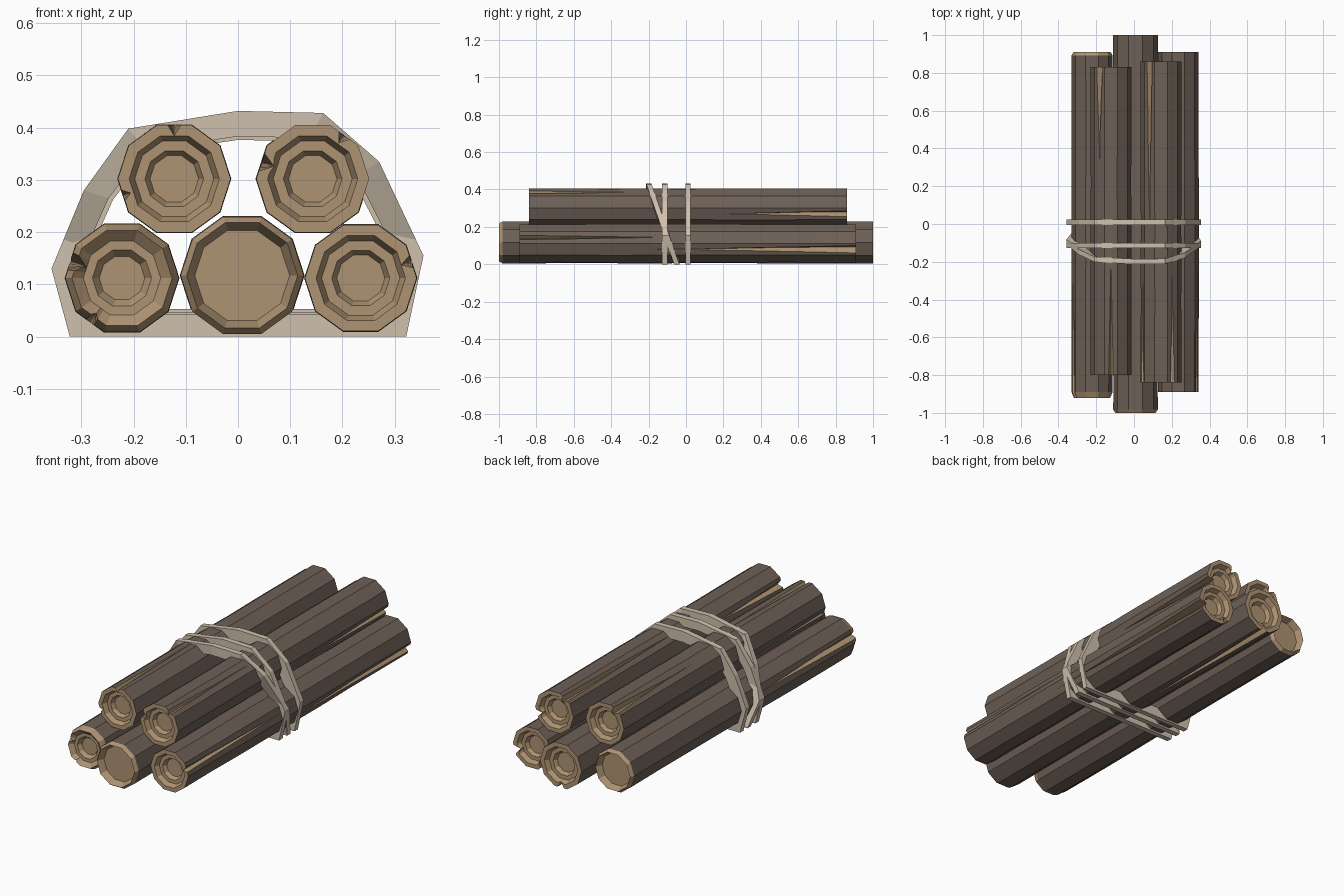
import bpy, bmesh, math, random

if "Cube" in bpy.data.objects:
    bpy.data.objects.remove(bpy.data.objects["Cube"])

random.seed(4)


def material(name, col):
    m = bpy.data.materials.new(name)
    m.diffuse_color = (*col, 1)
    m.use_nodes = True
    m.node_tree.nodes["Principled BSDF"].inputs["Base Color"].default_value = m.diffuse_color
    return m


BARK = material("brown bark", (0.155, 0.118, 0.094))
WOOD = material("tan wood", (0.43, 0.295, 0.17))
ROPE = material("pale rope", (0.62, 0.53, 0.42))

SIDES = 10
STEP = 2 * math.pi / SIDES
# end profiles: (radius factor, distance in from the log's end)
RINGED = [(1, 0), (0.8, 0), (0.70, 0.025), (0.52, 0.025), (0.43, 0.045)]
BEVEL_RINGED = [(1, 0.03), (0.88, 0), (0.68, 0.02), (0.52, 0.02), (0.40, 0.04)]
HOLLOW = [(1, 0.018), (0.90, 0), (0.77, 0.035)]


def finish(name, bm, mats):
    bmesh.ops.remove_doubles(bm, verts=bm.verts, dist=1e-5)
    bmesh.ops.recalc_face_normals(bm, faces=bm.faces)
    me = bpy.data.meshes.new(name)
    bm.to_mesh(me)
    bm.free()
    for m in mats:
        me.materials.append(m)
    ob = bpy.data.objects.new(name, me)
    bpy.context.collection.objects.link(ob)
    return ob


def make_log(name, cx, cz, r, y0, y1, front, back, cracks):
    """Ten-sided log; cracks are (side, end -1/+1, length, half angle, depth)."""
    bm = bmesh.new()
    apothem = r * math.cos(STEP / 2)
    by_side = {c[0]: c for c in cracks}

    def outline(y):
        pts = []
        for m in range(SIDES):
            mid = -math.pi / 2 + STEP * m
            pts.append((mid - STEP / 2, r, False))
            if m in by_side:
                _, end, length, half, depth = by_side[m]
                d = (y - y0) if end < 0 else (y1 - y)
                k = max(0.0, 1 - d / length)
                w = half * k
                pts.append((mid - w, apothem / math.cos(w), True))
                pts.append((mid, apothem - depth * min(1, k * 1.5), True))
                pts.append((mid + w, apothem / math.cos(w), False))
        return pts

    def ring(y, outer, scale=1.0):
        vs = []
        for a, rad, _ in outer:
            rr = rad
            if scale < 1:
                dev = (a + math.pi / 2 + STEP / 2) % STEP - STEP / 2
                rr = min(rad, scale * apothem / math.cos(dev))
            vs.append(bm.verts.new((cx + rr * math.cos(a), y, cz + rr * math.sin(a))))
        return vs

    def bridge(a, b, mat_of):
        n = len(a)
        for i in range(n):
            j = (i + 1) % n
            f = bm.faces.new((a[i], a[j], b[j], b[i]))
            f.material_index = mat_of(i)

    # bark sides, with split grooves showing the wood
    ya, yb = y0 + front[0][1], y1 - back[0][1]
    rows = []
    for t in (0, 0.12, 0.25, 0.38, 0.5, 0.62, 0.75, 0.88, 1):
        y = ya + (yb - ya) * t
        o = outline(y)
        if 0 < t < 1:
            s = random.uniform(0.985, 1.015)
            o = [(a, rad * s, g) for a, rad, g in o]
        rows.append((ring(y, o), o))
    for (a, o), (b, _) in zip(rows, rows[1:]):
        bridge(a, b, lambda i: 1 if o[i][2] else 0)

    # stepped wooden ends
    for (start, o), prof, y, sgn in ((rows[0], front, y0, 1), (rows[-1], back, y1, -1)):
        prev = start
        for scale, inset in prof[1:]:
            cur = ring(y + sgn * inset, o, scale)
            bridge(prev, cur, lambda i: 1)
            prev = cur
        bm.faces.new(prev).material_index = 1
    return finish(name, bm, (BARK, WOOD))


# sides count anticlockwise in the front view from 0 = bottom
make_log("centre_log", 0.008, 0.117, 0.118, -1.0, 1.0, HOLLOW, RINGED,
         [(0, 1, 0.9, 0.16, 0.03)])
make_log("lower_left_log", -0.222, 0.112, 0.109, -0.92, 0.91, BEVEL_RINGED, HOLLOW,
         [(7, -1, 0.75, 0.17, 0.03), (9, -1, 0.5, 0.1, 0.02)])
make_log("lower_right_log", 0.235, 0.112, 0.107, -0.89, 0.91, RINGED, RINGED,
         [(3, -1, 0.75, 0.12, 0.02), (2, 1, 0.95, 0.2, 0.035), (9, 1, 0.6, 0.15, 0.03)])
make_log("upper_left_log", -0.122, 0.302, 0.108, -0.80, 0.83, RINGED, RINGED,
         [(5, -1, 0.6, 0.12, 0.02), (6, 1, 0.45, 0.18, 0.03), (8, -1, 0.5, 0.1, 0.015)])
make_log("upper_right_log", 0.143, 0.302, 0.108, -0.84, 0.86, RINGED, RINGED,
         [(7, -1, 0.5, 0.17, 0.025), (4, -1, 0.5, 0.12, 0.018),
          (6, 1, 0.85, 0.16, 0.03), (2, 1, 0.6, 0.16, 0.03)])

# rope loops: one faceted outline wrapped round the bundle
LOOP = [(-0.322, 0), (0.322, 0), (0.355, 0.155), (0.27, 0.335), (0.163, 0.428),
        (0, 0.432), (-0.21, 0.398), (-0.295, 0.28), (-0.357, 0.13)]


def make_rope(name, y_base, slope, inner, half=0.014):
    bm = bmesh.new()
    rows = []
    for x, z in LOOP:
        y = y_base + slope * z
        xi, zi = x * (inner + 0.06), 0.21 + (z - 0.21) * inner
        rows.append([bm.verts.new(p) for p in (
            (x, y - half, z), (x, y + half, z), (xi, y + half, zi), (xi, y - half, zi))])
    for i, a in enumerate(rows):
        b = rows[(i + 1) % len(rows)]
        for j in range(4):
            k = (j + 1) % 4
            bm.faces.new((a[j], a[k], b[k], b[j]))
    return finish(name, bm, (ROPE,))


make_rope("rope_back", 0.01, 0, 0.75)
make_rope("rope_middle", -0.114, 0, 0.80)
make_rope("rope_slanted", -0.05, -0.345, 0.78)
